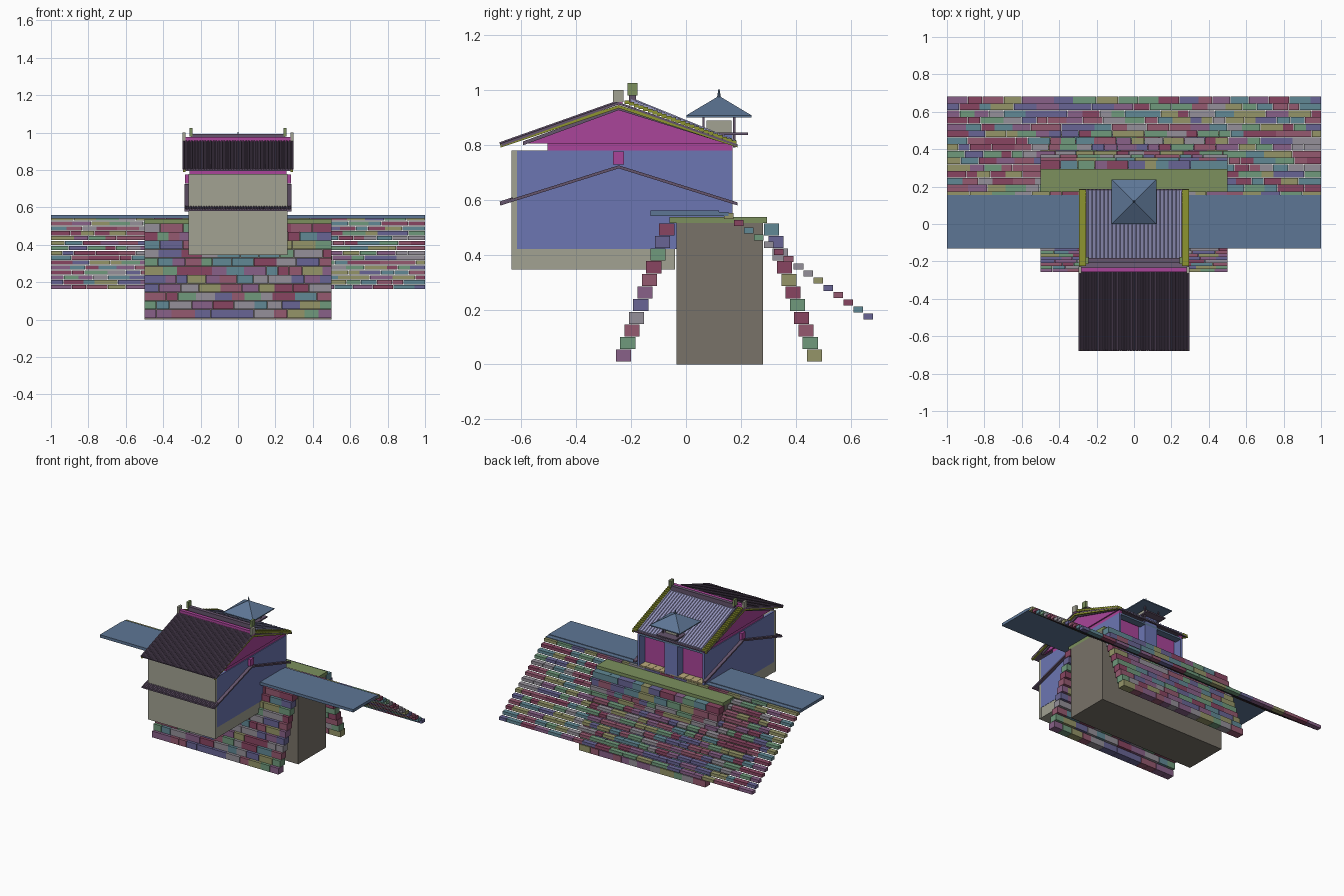
import bpy, math, random
from mathutils import Vector

if "Cube" in bpy.data.objects:
    bpy.data.objects.remove(bpy.data.objects["Cube"])
random.seed(4)


def mat(name, c):
    m = bpy.data.materials.new(name)
    m.diffuse_color = (*c, 1)
    m.use_nodes = True
    m.node_tree.nodes["Principled BSDF"].inputs["Base Color"].default_value = m.diffuse_color
    return m


BLUE = mat("wall_blue", (.15, .18, .45))
ROAD = mat("road_blue", (.11, .18, .3))
PINK = mat("gable_pink", (.4, .06, .32))
PLUM = mat("tile_plum", (.13, .09, .15))
LAV = mat("tile_lavender", (.32, .32, .55))
OLIVE = mat("edge_olive", (.27, .3, .03))
GREEN = mat("cap_green", (.2, .28, .11))
TAN = mat("floor_tan", (.5, .4, .2))
CORE = mat("core_brown", (.19, .17, .14))
GREY = mat("plaster_grey", (.36, .36, .29))
STONES = [mat("stone_%d" % i, c) for i, c in enumerate([
    (.25, .12, .25), (.12, .25, .3), (.3, .3, .14), (.14, .13, .3),
    (.3, .1, .16), (.16, .32, .2), (.3, .28, .32), (.25, .06, .12)])]

CUBE = [(0, 1, 3, 2), (4, 6, 7, 5), (0, 4, 5, 1), (2, 3, 7, 6), (0, 2, 6, 4), (1, 5, 7, 3)]


def mesh(name, verts, faces, mats, ids=None):
    me = bpy.data.meshes.new(name)
    me.from_pydata(verts, [], faces)
    for m in mats:
        me.materials.append(m)
    if ids:
        me.polygons.foreach_set("material_index", ids)
    ob = bpy.data.objects.new(name, me)
    bpy.context.collection.objects.link(ob)
    return ob


def boxes(name, ranges, mats):
    """One object made of boxes (x0,x1,y0,y1,z0,z1), random material per box."""
    v, f, ids = [], [], []
    for x0, x1, y0, y1, z0, z1 in ranges:
        n = len(v)
        v += [(x, y, z) for x in (x0, x1) for y in (y0, y1) for z in (z0, z1)]
        f += [tuple(n + i for i in q) for q in CUBE]
        ids += [random.randrange(len(mats))] * 6
    return mesh(name, v, f, mats, ids)


def prism(name, profile, x0, x1, m):
    """Extrude a (y,z) profile along x."""
    n = len(profile)
    v = [(x, y, z) for x in (x0, x1) for y, z in profile]
    f = [tuple(range(n))[::-1], tuple(range(n, 2 * n))]
    f += [(i, (i + 1) % n, n + (i + 1) % n, n + i) for i in range(n)]
    return mesh(name, v, f, [m])


def slope(name, a, b, t, x0, x1, m):
    """Sloping slab from (y,z) a to b, thickness t downward."""
    return prism(name, [a, b, (b[0], b[1] - t), (a[0], a[1] - t)], x0, x1, m)


def ribs(name, a, b, xs, r, m):
    """Round tile rows running down a slope."""
    v, f, k = [], [], 6
    d = Vector((0, b[0] - a[0], b[1] - a[1])).normalized()
    up = Vector((1, 0, 0)).cross(d)
    for x in xs:
        n = len(v)
        for p in (a, b):
            for i in range(k):
                t = 2 * math.pi * i / k
                v.append(Vector((x, p[0], p[1])) + Vector((1, 0, 0)) * r * math.cos(t) + up * r * math.sin(t))
        f += [(n + i, n + (i + 1) % k, n + k + (i + 1) % k, n + k + i) for i in range(k)]
        f += [tuple(n + i for i in range(k))[::-1], tuple(n + k + i for i in range(k))]
    return mesh(name, v, f, [m])


def stone_row(half, y, z, d, h):
    out, x = [], -half
    while x < half - .001:
        e = x + random.uniform(.055, .125)
        if e > half - .045:
            e = half
        out.append((x + .0008, e - .0008, y - d / 2, y + d / 2, z - h / 2, z + h / 2))
        x = e
    return out


# embankment: core, cap, stepped stone faces
boxes("embankment_core", [(-.5, .5, -.035, .28, 0, .515)], [CORE])
boxes("embankment_cap", [(-.5, .5, -.06, .295, .515, .537)], [GREEN])
boxes("front_stone_wall", sum([stone_row(.5, -.228 + i * .0158, .032 + i * .046, .055, .044)
                               for i in range(11)], []), STONES)
boxes("back_stone_wall", sum([stone_row(.5, .468 - i * .0156, .032 + i * .046, .055, .044)
                              for i in range(11)], []), STONES)
boxes("slope_stones", sum([stone_row(1, .663 - i * .0362, .174 + i * .0262, .035, .022)
                           for i in range(15)], []), STONES)

# road on both sides, entrance floor planks between
for s, n in ((-1, "left"), (1, "right")):
    boxes(n + "_road", [(min(.265 * s, s), max(.265 * s, s), -.13, .12, .54, .56)], [ROAD])
boxes("back_road_edge", [(-1, 1, .12, .155, .54, .556)], [ROAD])
boxes("entrance_planks", [(-.25 + i * .05, -.202 + i * .05, -.12, .17, .545, .56) for i in range(10)], [TAN])

# house walls
boxes("house_foundation", [(-.263, .263, -.633, -.04, .345, .42)], [GREY])
boxes("front_wall", [(-.265, .265, -.635, -.615, .345, .78)], [GREY])
boxes("side_walls", [(-.265, -.25, -.615, .17, .42, .78), (.25, .265, -.615, .17, .42, .78)], [BLUE])
boxes("back_wall", [(-.25, .25, .09, .105, .42, .805)], [PINK])
boxes("upper_floor", [(-.25, .25, -.615, .09, .765, .78)], [GREY])
boxes("upper_wall", [(-.26, .26, -.505, -.49, .78, .83), (-.26, -.245, -.49, .17, .78, .806),
                     (.245, .26, -.49, .17, .78, .806)], [PINK])
for s in (-1, 1):
    n = "left" if s < 0 else "right"
    prism(n + "_gable", [(-.59, .805), (.16, .805), (-.245, .932)], s * .262 - .007, s * .262 + .007, PINK)
    # sloping side trim with a block at the peak
    for y in (-.675, .188):
        slope(n + "_side_trim", (-.245, .725), (y, .59), .011, s * .275 - .012, s * .275 + .012, PLUM)
        slope(n + "_verge_board", (-.245, .945), (y, .802), .012, s * .288 - .006, s * .288 + .006, OLIVE)
        slope(n + "_inner_rafter", (-.245, .94), (y * .88, .812), .014, s * .272 - .006, s * .272 + .006, PLUM)
    boxes(n + "_peak_block", [(s * .273 - .01, s * .273 + .01, -.265, -.225, .728, .775)], [PINK])

# front ledge
slope("front_ledge", (-.63, .604), (-.677, .588), .008, -.287, .287, PLUM)
ribs("front_ledge_tiles", (-.63, .605), (-.677, .589), [-.28 + i * .014 for i in range(41)], .005, PLUM)

# roof front slope
slope("front_roof", (-.245, .955), (-.672, .803), .008, -.295, .295, PLUM)
ribs("front_roof_tiles", (-.245, .957), (-.678, .804), [-.29 + i * .0145 for i in range(41)], .006, PLUM)
# roof back slope with raised tile panel
slope("back_roof", (-.245, .955), (.187, .802), .008, -.295, .295, PLUM)
slope("back_roof_panel", (-.2, .966), (.178, .813), .008, -.255, .255, LAV)
ribs("back_roof_tiles", (-.2, .967), (.182, .812), [-.245 + i * .0213 for i in range(24)], .005, LAV)
for s in (-1, 1):
    tiles = []
    for i in range(24):
        t = i / 23
        y, z = -.215 + .39 * t, .957 - .146 * t
        tiles.append((s * .276 - .019, s * .276 + .019, y - .009, y + .009, z - .008, z + .005))
    boxes("roof_edge_tiles", tiles, [OLIVE])

# ridge beams and end blocks
boxes("ridge_beam", [(-.295, .295, -.257, -.232, .945, .976)], [PINK])
boxes("upper_ridge_beam", [(-.25, .25, -.208, -.182, .95, .992)], [PLUM])
for s in (-1, 1):
    boxes("ridge_end_block", [(s * .29 - .008, s * .29 + .008, -.265, -.227, .955, 1.0)], [GREY])
    boxes("upper_ridge_end_block", [(s * .25 - .008, s * .25 + .008, -.213, -.177, .98, 1.025)], [GREEN])

# eave beam
boxes("back_eave_beam", [(-.25, .25, .12, .17, .772, .785)], [ROAD])

# turret with pyramid roof
boxes("turret_body", [(-.05, .05, .07, .17, .54, .835)], [BLUE])
boxes("turret_balcony", [(-.075, .075, .05, .225, .835, .844)], [PLUM])
boxes("turret_lantern", [(-.045, .045, .075, .165, .844, .888)], [GREY])
boxes("turret_posts", [(x - .004, x + .004, y - .004, y + .004, .79, .905)
                       for x in (-.056, .056) for y in (.064, .176)], [PLUM])
boxes("turret_eave", [(-.119, .119, .001, .239, .9, .907)], [ROAD])
mesh("turret_roof", [(-.119, .001, .907), (.119, .001, .907), (.119, .239, .907), (-.119, .239, .907), (0, .12, .978)],
     [(0, 1, 4), (1, 2, 4), (2, 3, 4), (3, 0, 4), (3, 2, 1, 0)], [ROAD])
bpy.ops.mesh.primitive_cone_add(vertices=8, radius1=.008, radius2=.002, depth=.035, location=(0, .12, .985))
bpy.context.object.name = "turret_finial"
bpy.context.object.data.materials.append(ROAD)
